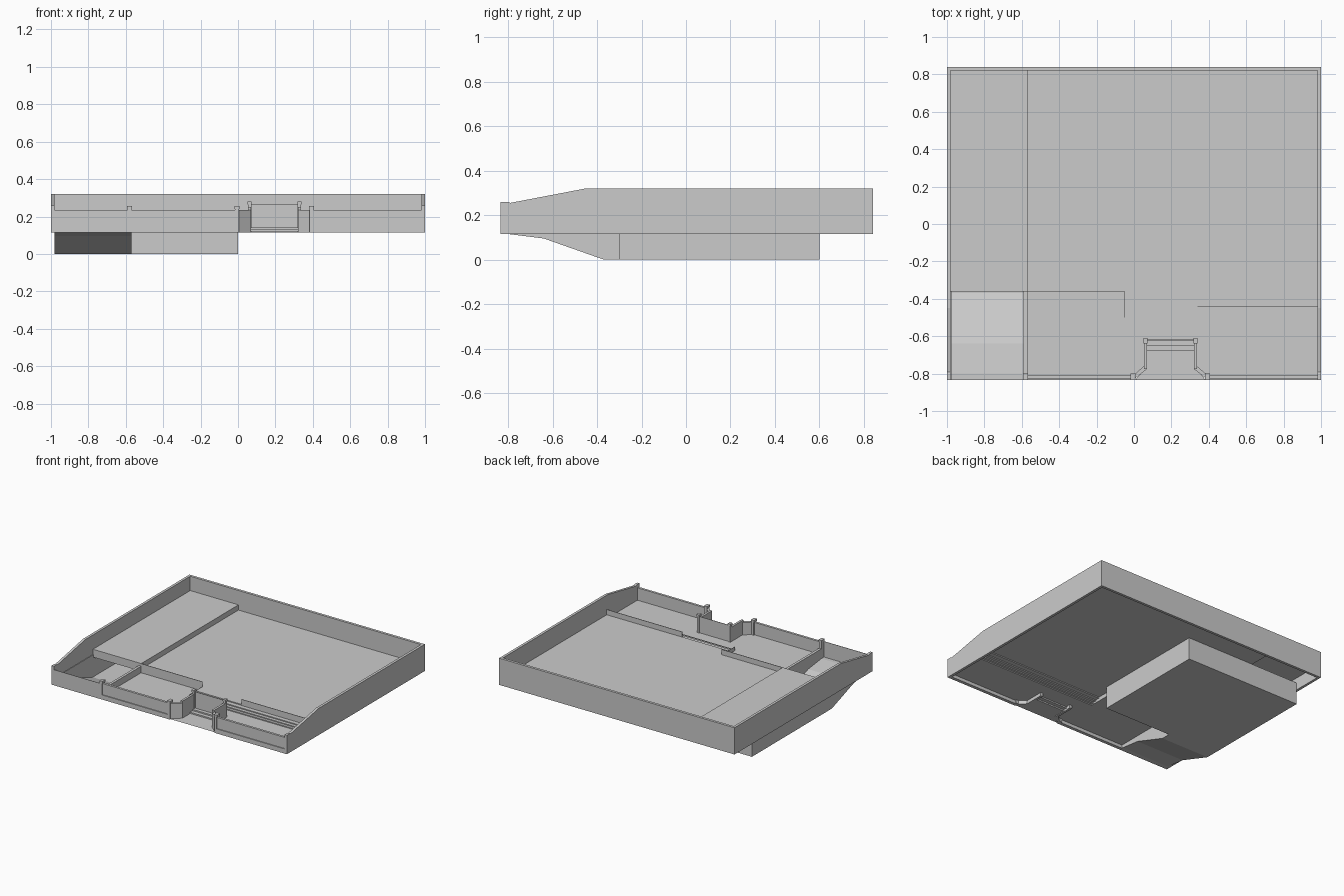
import bpy
import bmesh
import math
from mathutils import Vector

if "Cube" in bpy.data.objects:
    bpy.data.objects.remove(bpy.data.objects["Cube"], do_unlink=True)

grey = bpy.data.materials.new("plain_grey")
grey.use_nodes = True
grey.diffuse_color = (0.6, 0.6, 0.6, 1)
grey.node_tree.nodes["Principled BSDF"].inputs["Base Color"].default_value = (0.6, 0.6, 0.6, 1)

# Main levels
BASE, LOW, GROUND, DECK, TOP = 0.115, 0.14, 0.17, 0.21, 0.32
FRONT, BACK, IN = -0.835, 0.84, 0.98
GATE_X, GATE_Y = 0.195, -0.62


def make(name, bm):
    mesh = bpy.data.meshes.new(name)
    bm.to_mesh(mesh)
    bm.free()
    mesh.materials.append(grey)
    ob = bpy.data.objects.new(name, mesh)
    bpy.context.collection.objects.link(ob)
    return ob


def prism(name, points, depth):
    """Extrude a closed outline of 3D points along a vector."""
    bm = bmesh.new()
    face = bm.faces.new([bm.verts.new(p) for p in points])
    out = bmesh.ops.extrude_face_region(bm, geom=[face], use_keep_orig=True)
    moved = [g for g in out["geom"] if isinstance(g, bmesh.types.BMVert)]
    bmesh.ops.translate(bm, verts=moved, vec=Vector(depth))
    bmesh.ops.recalc_face_normals(bm, faces=bm.faces)
    return make(name, bm)


def box(name, x, y, z):
    pts = [(x[0], y[0], z[0]), (x[1], y[0], z[0]), (x[1], y[1], z[0]), (x[0], y[1], z[0])]
    return prism(name, pts, (0, 0, z[1] - z[0]))


def side_plate(name, x0, x1, outline):
    return prism(name, [(x0, y, z) for y, z in outline], (x1 - x0, 0, 0))


def sheet(name, x0, x1, path):
    """Thin surface: a y-z path running back to front, swept across x."""
    bm = bmesh.new()
    rows = [(bm.verts.new((x0, y, z)), bm.verts.new((x1, y, z))) for y, z in path]
    for a, b in zip(rows, rows[1:]):
        bm.faces.new((a[0], b[0], b[1], a[1]))
    return make(name, bm)


def flat(name, points, z):
    bm = bmesh.new()
    face = bm.faces.new([bm.verts.new((x, y, z)) for x, y in points])
    face.normal_update()
    if face.normal.z < 0:
        face.normal_flip()
    return make(name, bm)


# Perimeter walls, the sides dropping towards the front
side = [(BACK, BASE), (BACK, TOP), (-0.45, TOP), (-0.79, 0.255),
        (-0.80, 0.26), (FRONT, 0.26), (FRONT, BASE)]
side_plate("left_wall", IN, 1, side)
side_plate("right_wall", -1, -IN, side)
box("back_wall", (-IN, IN), (0.82, BACK), (BASE, TOP))

# Raised deck over the garage, with its front beam
sheet("garage_deck", -IN, -0.57, [(0.82, DECK), (-0.36, DECK), (-0.36, 0.15)])
box("deck_edge", (-0.575, -0.57), (-0.36, 0.82), (GROUND, DECK))

# Main ground with the garden steps
sheet("ground_right", -0.57, -0.05, [(0.82, GROUND), (-0.36, GROUND), (-0.36, LOW), (-0.82, LOW)])
steps = [(0.82, GROUND)]
rise = (GROUND - LOW) / 4
for i, y in enumerate((-0.44, -0.475, -0.50, -0.52)):
    steps += [(y, GROUND - i * rise), (y, GROUND - (i + 1) * rise)]
steps.append((GATE_Y, LOW))
sheet("ground_and_garden_steps", -0.05, IN, steps)
box("step_end", (-0.052, -0.05), (-0.52, -0.36), (LOW, GROUND))

# Low parapets along the edge of the upper ground
box("parapet_right", (-0.57, -0.05), (-0.362, -0.358), (LOW, DECK))
box("parapet_left", (0.34, IN), (-0.442, -0.438), (GROUND - rise, DECK))

# Basement and driveway
ramp = [(-0.37, 0), (-0.64, 0.095), (-0.80, BASE), (FRONT, BASE)]
sheet("garage_floor_and_driveway", -IN, -0.59, [(0.60, GROUND), (0.60, 0)] + ramp)
sheet("basement_shell", -0.59, 0, [(0.60, GROUND), (0.60, 0), (-0.30, 0), (-0.30, GROUND)])
box("basement_side", (-0.004, 0), (-0.30, 0.60), (0, GROUND))
side_plate("garage_outer_side", -IN, -0.976, [(0.60, GROUND), (0.60, 0)] + ramp + [(FRONT, GROUND)])
side_plate("driveway_wall", -0.59, -0.57, [(-0.30, GROUND), (-0.30, 0)] + ramp + [(FRONT, 0.19), (-0.36, 0.19)])
box("driveway_gate", (-IN, -0.59), (FRONT, FRONT + 0.003), (BASE, 0.235))

# Front boundary walls with a projecting plinth
for name, x0, x1 in (("right", -0.57, -0.01), ("left", 0.40, IN)):
    box("front_wall_" + name, (x0, x1), (-0.828, -0.81), (BASE, 0.235))
    box("front_plinth_" + name, (x0, x1), (FRONT, -0.81), (BASE, 0.15))

# Posts with small caps
for i, x in enumerate((-0.58, -0.005, 0.393)):
    box("front_post_%d" % i, (x - 0.01, x + 0.01), (FRONT, -0.80), (BASE, 0.24))
    box("front_post_cap_%d" % i, (x - 0.013, x + 0.013), (FRONT, -0.798), (0.24, 0.255))

# Recessed entrance, mirrored about its own centre line
for tag, s in (("right", -1), ("left", 1)):
    def gx(d):
        return GATE_X + s * d

    def span(a, b):
        return tuple(sorted((gx(a), gx(b))))

    outer_edge = -0.05 if s < 0 else IN
    flat("front_garden_" + tag, [(outer_edge, GATE_Y), (gx(0.13), GATE_Y), (gx(0.13), -0.77),
                                 (gx(0.19), -0.82), (outer_edge, -0.82)], LOW)
    splay = [(gx(0.195), -0.83), (gx(0.125), -0.775), (gx(0.142), -0.76), (gx(0.20), -0.81)]
    prism("entrance_splay_" + tag, [(x, y, BASE) for x, y in splay], (0, 0, 0.235 - BASE))
    box("entrance_side_" + tag, span(0.125, 0.142), (-0.775, GATE_Y), (BASE, 0.25))
    box("entrance_pillar_" + tag, span(0.122, 0.142), (-0.635, -0.612), (BASE, 0.265))
    box("pillar_cap_" + tag, span(0.122, 0.145), (-0.638, -0.61), (0.265, 0.28))

# Entrance floor, steps and gate
sheet("entrance_steps", gx(-0.13), gx(0.13),
      [(GATE_Y, LOW), (-0.65, LOW), (-0.65, 0.13), (-0.68, 0.13), (-0.68, 0.12), (-0.77, 0.12)])
flat("entrance_floor", [(gx(-0.13), -0.77), (gx(0.13), -0.77), (gx(0.19), FRONT), (gx(-0.19), FRONT)], 0.12)
box("entrance_gate", (gx(-0.125), gx(0.125)), (GATE_Y - 0.002, GATE_Y + 0.002), (LOW, 0.265))
